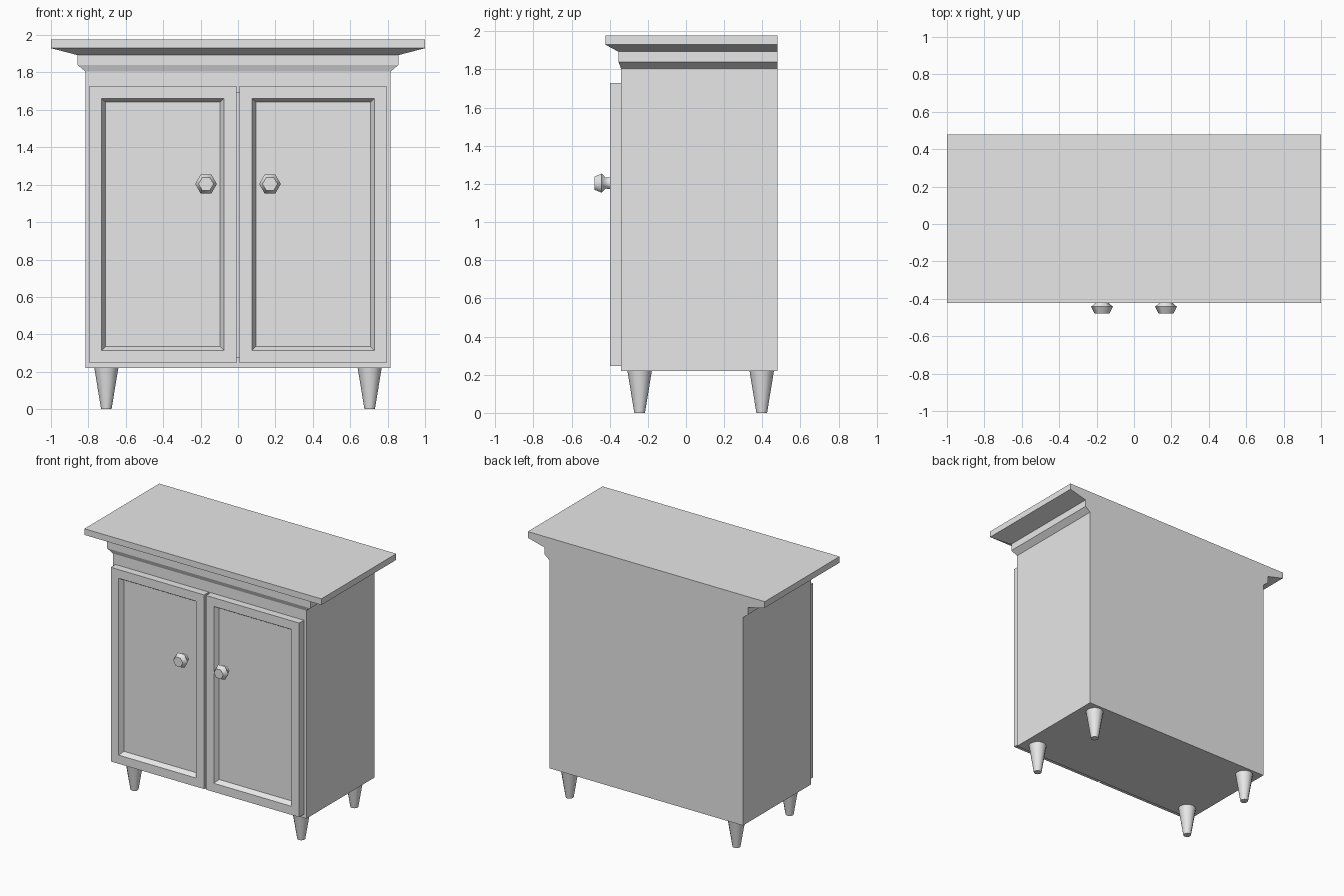
import bpy, bmesh, math

old = bpy.data.objects.get("Cube")
if old:
    bpy.data.objects.remove(old, do_unlink=True)

paint = bpy.data.materials.new("plain grey")
paint.use_nodes = True
grey = (0.8, 0.8, 0.8, 1)
paint.diffuse_color = grey
paint.node_tree.nodes["Principled BSDF"].inputs["Base Color"].default_value = grey


def loft(name, rings, smooth=False):
    """Closed solid through a list of matching point rings."""
    bm = bmesh.new()
    loops = [[bm.verts.new(p) for p in ring] for ring in rings]
    for a, b in zip(loops, loops[1:]):
        for i in range(len(a)):
            j = (i + 1) % len(a)
            bm.faces.new((a[i], a[j], b[j], b[i]))
    bm.faces.new(loops[0][::-1])
    bm.faces.new(loops[-1])
    bmesh.ops.recalc_face_normals(bm, faces=bm.faces)
    mesh = bpy.data.meshes.new(name)
    bm.to_mesh(mesh)
    bm.free()
    mesh.materials.append(paint)
    obj = bpy.data.objects.new(name, mesh)
    bpy.context.collection.objects.link(obj)
    if smooth:
        bpy.ops.object.select_all(action='DESELECT')
        obj.select_set(True)
        bpy.context.view_layer.objects.active = obj
        bpy.ops.object.shade_smooth_by_angle(angle=math.radians(65))
    return obj


def upright(x0, x1, z0, z1, y, inset=0):
    """Rectangle facing the front."""
    x0, x1, z0, z1 = x0 + inset, x1 - inset, z0 + inset, z1 - inset
    return [(x0, y, z0), (x1, y, z0), (x1, y, z1), (x0, y, z1)]


def level(half, front, z):
    """Horizontal rectangle, flush with the back."""
    return [(-half, front, z), (half, front, z), (half, BACK, z), (-half, BACK, z)]


def circle(sides, radius):
    angles = [math.tau * i / sides for i in range(sides)]
    return [(radius * math.cos(a), radius * math.sin(a)) for a in angles]


BACK, FRONT, DOOR_FRONT = 0.479, -0.341, -0.398

# Carcass, hollow behind the doors
box = (-0.816, 0.816, 0.22, 1.806)
opening = (-0.76, 0.76, 0.28, 1.69)
loft("carcass", [upright(*box, BACK), upright(*box, FRONT),
                 upright(*opening, FRONT), upright(*opening, BACK - 0.05)])

# Stepped cornice and top slab
steps = [(0.816, FRONT, 1.806), (0.858, -0.354, 1.84), (0.858, -0.354, 1.893),
         (1, -0.423, 1.93), (1, -0.423, 1.977)]
loft("cornice_top", [level(*s) for s in steps])

for side, label in ((-1, "right"), (1, "left")):
    # Door with a bevelled recessed panel
    x0, x1 = sorted((side * 0.008, side * 0.795))
    door = (x0, x1, 0.247, 1.728)
    loft(label + "_door", [upright(*door, FRONT), upright(*door, DOOR_FRONT),
                           upright(*door, DOOR_FRONT, 0.066),
                           upright(*door, DOOR_FRONT + 0.035, 0.087)])

    # Six-sided knob
    profile = [(DOOR_FRONT, 0.036), (-0.421, 0.033), (-0.442, 0.058), (-0.479, 0.04)]
    loft(label + "_knob",
         [[(side * 0.171 + u, y, 1.204 + v) for u, v in circle(6, r)] for y, r in profile],
         smooth=True)

    # Tapered legs
    for y, place in ((-0.243, "front"), (0.397, "back")):
        loft(f"{place}_{label}_leg",
             [[(side * 0.704 + u, y + v, z) for u, v in circle(12, r)]
              for z, r in ((0, 0.028), (0.22, 0.064))],
             smooth=True)
